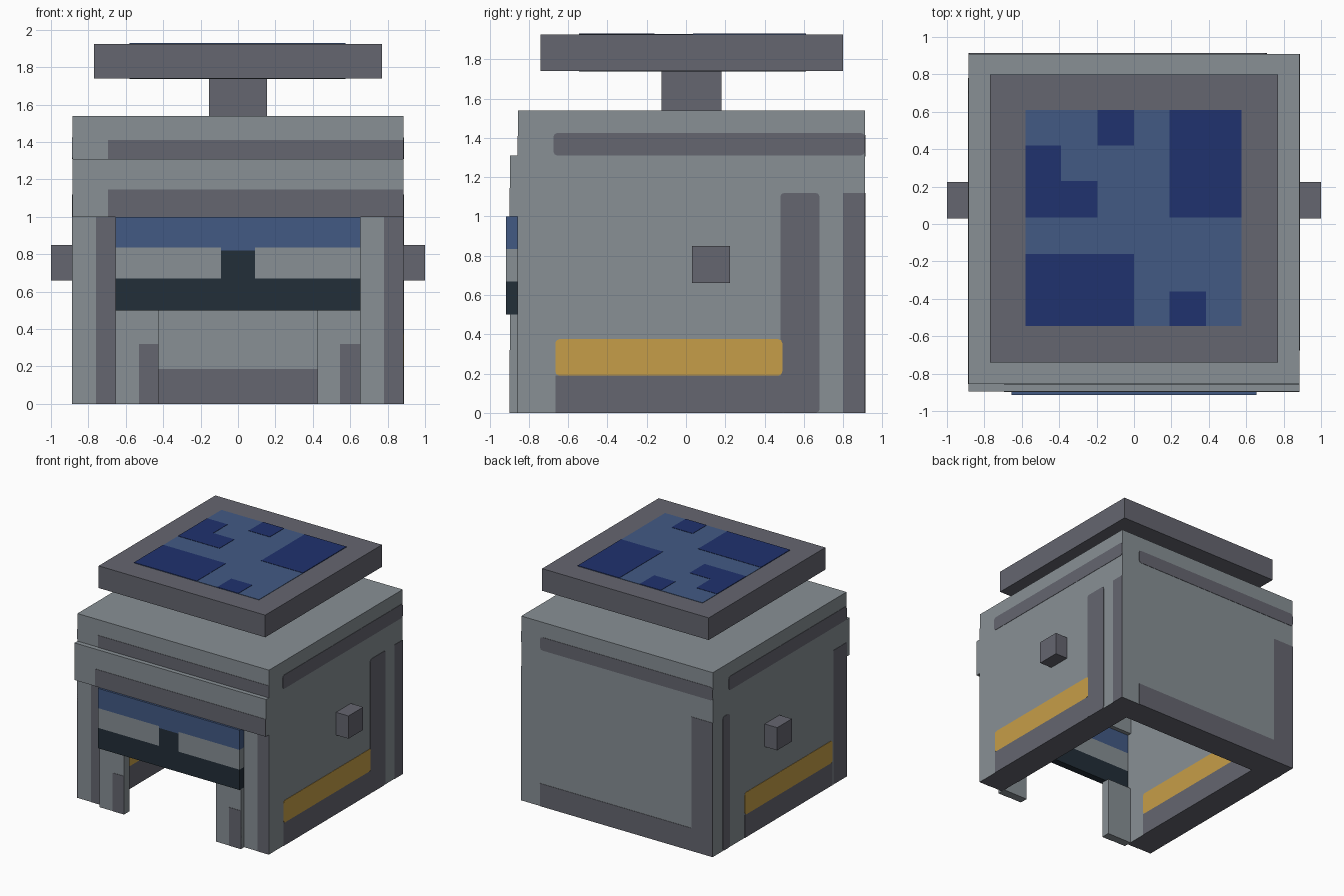
import bpy
import bmesh

if "Cube" in bpy.data.objects:
    bpy.data.objects.remove(bpy.data.objects["Cube"], do_unlink=True)


def material(name, rgb):
    linear = [((c / 255 + 0.055) / 1.055) ** 2.4 for c in rgb] + [1.0]
    mat = bpy.data.materials.new(name)
    mat.use_nodes = True
    mat.diffuse_color = linear
    bsdf = next(n for n in mat.node_tree.nodes if n.type == "BSDF_PRINCIPLED")
    bsdf.inputs["Base Color"].default_value = linear
    return mat


GREY = material("light_grey", (136, 144, 149))
DARK = material("dark_grey", (101, 102, 112))
YELLOW = material("yellow", (198, 158, 72))
BLUE = material("panel_blue", (66, 90, 132))
NAVY = material("navy", (32, 50, 110))
BLACK = material("visor_black", (34, 46, 56))


def finish(name, bm, *mats):
    bmesh.ops.recalc_face_normals(bm, faces=bm.faces)
    mesh = bpy.data.meshes.new(name)
    bm.to_mesh(mesh)
    bm.free()
    for mat in mats:
        mesh.materials.append(mat)
    obj = bpy.data.objects.new(name, mesh)
    bpy.context.scene.collection.objects.link(obj)
    return obj


def box(name, mat, x, y, z, round_axis=None):
    """Box from three (low, high) ranges; optionally round edges along one axis."""
    bm = bmesh.new()
    bmesh.ops.create_cube(bm, size=1)
    for v in bm.verts:
        for i, (lo, hi) in enumerate((x, y, z)):
            v.co[i] = lo if v.co[i] < 0 else hi
    if round_axis is not None:
        edges = [e for e in bm.edges
                 if abs((e.verts[0].co - e.verts[1].co).normalized()[round_axis]) > 0.9]
        bmesh.ops.bevel(bm, geom=edges, offset=0.02, segments=2, profile=0.5, affect="EDGES")
    return finish(name, bm, mat)


def plate(name, mat, axis, at, u, v, rounded=False, half=0.003):
    """Thin painted plate lying across the given axis."""
    ranges = [u, v]
    ranges.insert(axis, (at - half, at + half))
    return box(name, mat, *ranges, round_axis=axis if rounded else None)


W, INNER = 0.885, 0.655          # outer and inner half widths
FRONT, BACK, BACK_IN = -0.855, 0.91, 0.685
ROOF, TOP = 1.31, 1.54
NOSE = -0.895                    # face of brow and cheek guards

# Walls: a U-shaped plan raised to the roof, dark on the bottom rim
plan = [(-W, FRONT), (-W, BACK), (W, BACK), (W, FRONT),
        (INNER, FRONT), (INNER, BACK_IN), (-INNER, BACK_IN), (-INNER, FRONT)]
bm = bmesh.new()
base = bm.faces.new([bm.verts.new((x, y, 0)) for x, y in plan])
new = bmesh.ops.extrude_face_region(bm, geom=[base])["geom"]
for v in new:
    if isinstance(v, bmesh.types.BMVert):
        v.co.z = ROOF
bmesh.ops.recalc_face_normals(bm, faces=bm.faces)
for f in bm.faces:
    f.material_index = int(f.normal.z < -0.5)
finish("shell_walls", bm, GREY, DARK)
box("shell_roof", GREY, (-W, W), (FRONT, BACK), (ROOF, TOP))

# Brow and cheek guards
box("brow", GREY, (-W, W), (NOSE, -0.82), (1.0, ROOF))
plate("brow_stripe", DARK, 1, NOSE, (-0.695, W), (1.0, 1.145))
plate("roof_front_stripe", DARK, 1, FRONT, (-0.695, W), (ROOF, 1.41))
for side, x, stripe in (("right", (-INNER, -0.425), (-0.53, -0.425)),
                        ("left", (0.425, INNER), (0.545, INNER))):
    box(side + "_cheek_guard", GREY, x, (NOSE, -0.825), (0, 0.5))
    plate(side + "_cheek_stripe", DARK, 1, NOSE, stripe, (0, 0.32))
plate("right_front_edge_stripe", DARK, 1, FRONT, (-0.76, -INNER), (0, 1.0))
plate("left_front_edge_stripe", DARK, 1, FRONT, (0.78, W), (0, 1.0))

# Visor: stacked bands with two lenses and a bridge
DEPTH = (-0.915, FRONT)
box("visor_top_band", BLUE, (-INNER, INNER), DEPTH, (0.835, 1.0))
box("visor_lower_band", BLACK, (-INNER, INNER), DEPTH, (0.5, 0.67))
box("visor_bridge", BLACK, (-0.09, 0.09), DEPTH, (0.67, 0.82))
box("visor_bridge_top", BLUE, (-0.09, 0.09), DEPTH, (0.82, 0.835))
box("right_lens", GREY, (-INNER, -0.09), DEPTH, (0.67, 0.835))
box("left_lens", GREY, (0.09, INNER), DEPTH, (0.67, 0.835))

# Side markings, outside and inside
for side, s in (("left", 1), ("right", -1)):
    for place, at in (("outer", W), ("inner", INNER)):
        tag = side + "_" + place
        plate(tag + "_yellow_stripe", YELLOW, 0, s * at, (-0.665, 0.49), (0.19, 0.375), True)
        plate(tag + "_base_stripe", DARK, 0, s * at, (-0.665, 0.49), (0, 0.19))
    box(side + "_knob", DARK, sorted((s * (W - 0.02), s * 1.0)), (0.03, 0.225), (0.66, 0.85))

plate("left_top_stripe", DARK, 0, W, (-0.675, BACK), (ROOF, 1.425), True)
plate("left_rear_stripe", DARK, 0, W, (0.48, 0.68), (0, 1.12), True)
plate("left_back_edge_stripe", DARK, 0, W, (0.8, BACK), (0, 1.12))
plate("left_inner_rear_stripe", DARK, 0, INNER, (0.49, BACK_IN), (0, 1.12))
plate("right_top_stripe", DARK, 0, -W, (FRONT, 0.7), (ROOF, 1.425), True)
plate("right_rear_stripe", DARK, 0, -W, (0.69, 0.78), (0, 1.12), True)
plate("right_front_stripe", DARK, 0, -W, (FRONT, -0.68), (0, 1.12))
plate("right_inner_rear_stripe", DARK, 0, -INNER, (0.49, BACK_IN), (0, 1.12))

# Back markings
plate("back_top_stripe", DARK, 1, BACK, (-W, 0.71), (1.305, 1.415), True)
plate("back_base_stripe", DARK, 1, BACK, (-0.69, 0.71), (0, 0.19))
plate("back_edge_stripe", DARK, 1, BACK, (-W, -0.69), (0, 1.12))
plate("back_inner_base_stripe", DARK, 1, BACK_IN, (-INNER, INNER), (0, 0.185))

# Roof post and flat panel
box("panel_post", DARK, (-0.155, 0.155), (-0.125, 0.18), (TOP, 1.74))
box("panel_frame", DARK, (-0.77, 0.77), (-0.74, 0.8), (1.74, 1.925))
X0, X1, Y0, Y1 = -0.58, 0.575, -0.545, 0.61
plate("panel_underside", BLACK, 2, 1.74, (X0, X1), (Y0, Y1))
plate("panel_surface", BLUE, 2, 1.925, (X0, X1), (Y0, Y1))
patches = [((-0.195, 0), (0.42, Y1)), ((0.19, X1), (0.035, Y1)),
           ((X0, -0.39), (0.035, 0.42)), ((-0.39, -0.195), (0.035, 0.23)),
           ((X0, 0), (Y0, -0.16)), ((0.19, 0.385), (Y0, -0.36))]
for i, (x, y) in enumerate(patches):
    plate(f"panel_patch_{i + 1}", NAVY, 2, 1.927, x, y, half=0.0035)
